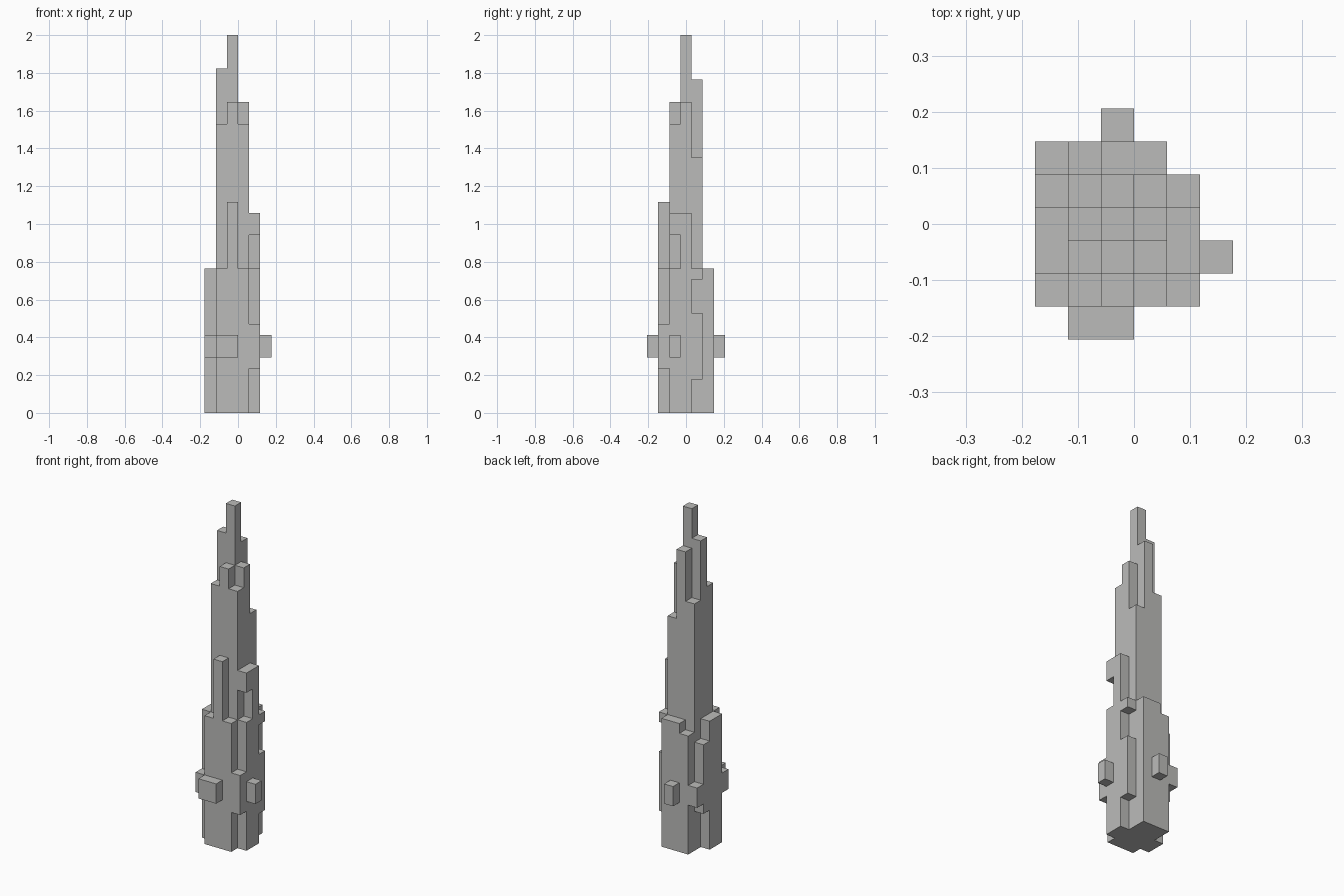
import bpy
import bmesh
import math
from mathutils import Vector

if "Cube" in bpy.data.objects:
    bpy.data.objects.remove(bpy.data.objects["Cube"], do_unlink=True)

UNIT = 1 / 17                       # edge of one block
ORIGIN = Vector((-3, -3.5, 0))      # corner of the block grid

stone = bpy.data.materials.new("grey_stone")
stone.use_nodes = True
grey = (0.5, 0.5, 0.49, 1)
stone.diffuse_color = grey
stone.node_tree.nodes["Principled BSDF"].inputs["Base Color"].default_value = grey

# Each part lists columns as (x cell, y cell, bottom, top)
parts = {
    "central_spire": [
        (2, 3, 0, 34), (1, 3, 0, 31), (2, 4, 0, 30),
        (2, 2, 0, 28), (3, 3, 0, 28), (1, 2, 0, 26),
        (3, 2, 0, 26), (1, 4, 0, 25), (3, 4, 0, 23)],
    "front_buttress": [(1, 1, 0, 13), (2, 1, 0, 19), (3, 1, 0, 13)],
    "back_buttress": [(1, 5, 0, 12), (2, 5, 0, 13), (3, 5, 0, 13)],
    "left_buttress": [(4, 2, 0, 13), (4, 2, 16, 18), (4, 3, 0, 18)],
    "right_buttress": [(0, 2, 0, 13), (0, 3, 0, 13)],
    "corner_posts": [(4, 1, 4, 8), (4, 4, 3, 9), (4, 4, 12, 13), (0, 4, 4, 11)],
    "ledge_blocks": [(x, y, 5, 7) for x, y in
                     ((1, 0), (2, 0), (0, 1), (5, 2), (2, 6), (0, 5))],
}


def cells_of(columns):
    return {(x, y, z) for x, y, low, high in columns for z in range(low, high)}


solid = set().union(*(cells_of(c) for c in parts.values()))


def block_part(name, columns):
    """Skin the outer sides of the part's blocks and merge flat faces."""
    bm = bmesh.new()
    for cell in cells_of(columns):
        for axis in range(3):
            for side in (0, 1):
                near = list(cell)
                near[axis] += 2 * side - 1
                if tuple(near) in solid:
                    continue
                u, v = Vector(), Vector()
                u[(axis + 1) % 3] = 1
                v[(axis + 2) % 3] = 1
                base = Vector(cell) + ORIGIN
                base[axis] += side
                ring = [base, base + u, base + u + v, base + v]
                if not side:
                    ring.reverse()
                bm.faces.new([bm.verts.new(p * UNIT) for p in ring])
    bmesh.ops.remove_doubles(bm, verts=bm.verts[:], dist=UNIT / 100)
    bmesh.ops.dissolve_limit(bm, angle_limit=math.radians(1),
                             verts=bm.verts[:], edges=bm.edges[:])
    mesh = bpy.data.meshes.new(name)
    bm.to_mesh(mesh)
    bm.free()
    mesh.materials.append(stone)
    obj = bpy.data.objects.new(name, mesh)
    bpy.context.collection.objects.link(obj)


for part_name, part_columns in parts.items():
    block_part(part_name, part_columns)
